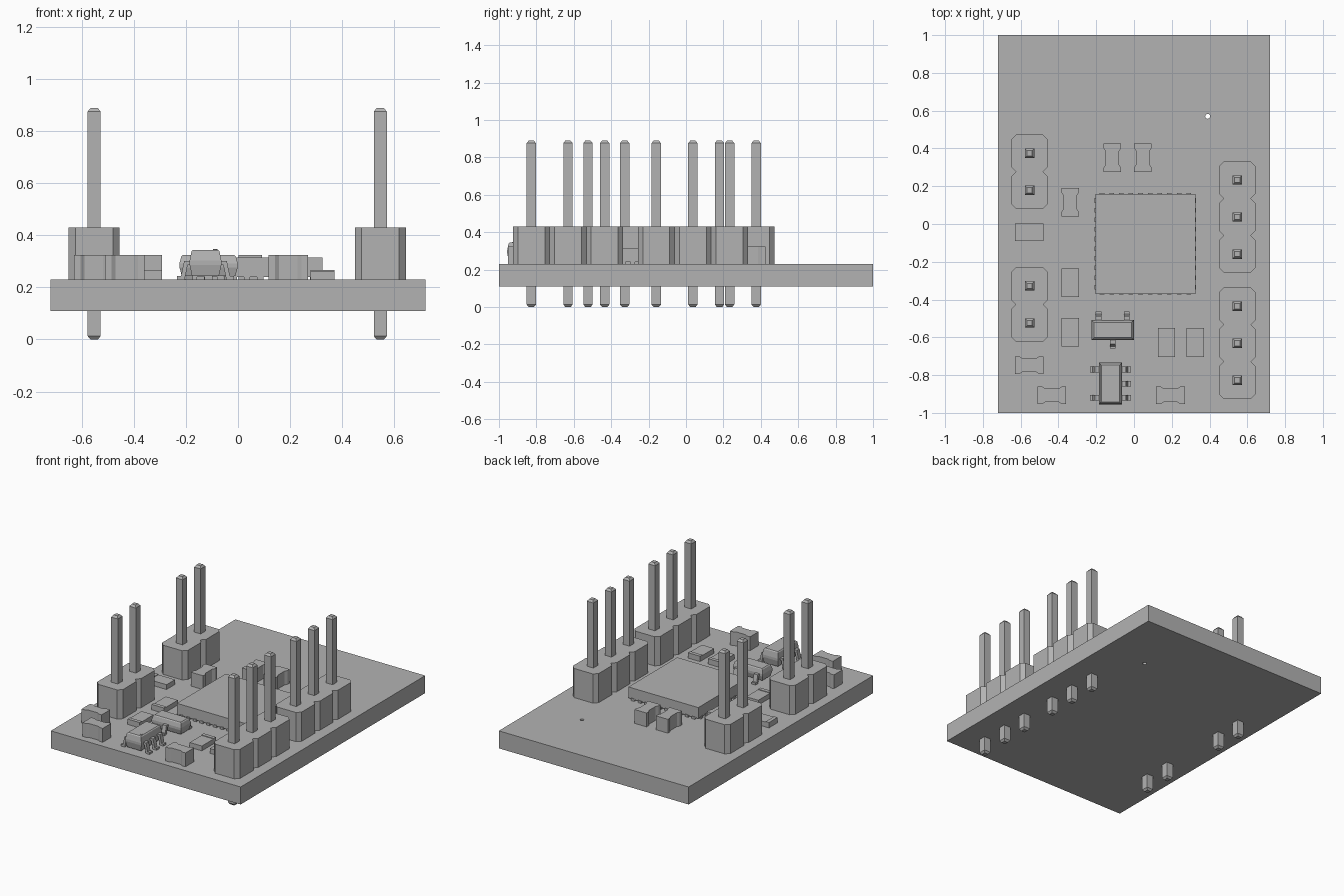
import bpy, bmesh, math
from mathutils import Vector

cube = bpy.data.objects.get("Cube")
if cube:
    bpy.data.objects.remove(cube, do_unlink=True)

GREY = (0.45, 0.45, 0.45, 1)
mat = bpy.data.materials.new("plain grey")
mat.use_nodes = True
mat.diffuse_color = GREY
mat.node_tree.nodes["Principled BSDF"].inputs["Base Color"].default_value = GREY

BOARD_LOW, BOARD_TOP = 0.11, 0.23


def finish(name, bm):
    bmesh.ops.recalc_face_normals(bm, faces=bm.faces)
    mesh = bpy.data.meshes.new(name)
    bm.to_mesh(mesh)
    bm.free()
    mesh.materials.append(mat)
    ob = bpy.data.objects.new(name, mesh)
    bpy.context.collection.objects.link(ob)
    return ob


def add_loft(bm, rings):
    """Skin a stack of equal-length rings and cap both ends."""
    loops = [[bm.verts.new(p) for p in ring] for ring in rings]
    n = len(loops[0])
    for a, b in zip(loops, loops[1:]):
        for i in range(n):
            j = (i + 1) % n
            bm.faces.new((a[i], a[j], b[j], b[i]))
    bm.faces.new(loops[0][::-1])
    bm.faces.new(loops[-1])


def rect(cx, cy, hx, hy, z):
    return [(cx + sx * hx, cy + sy * hy, z)
            for sx, sy in ((-1, -1), (1, -1), (1, 1), (-1, 1))]


def add_box(bm, x0, x1, y0, y1, z0, z1):
    c = ((x0 + x1) / 2, (y0 + y1) / 2, (x1 - x0) / 2, (y1 - y0) / 2)
    add_loft(bm, [rect(*c, z0), rect(*c, z1)])


def add_prism(bm, outline, z0, z1):
    add_loft(bm, [[(x, y, z) for x, y in outline] for z in (z0, z1)])


def add_disc(bm, x, y, r, z0, z1, n=16):
    add_prism(bm, [(x + r * math.cos(math.tau * i / n), y + r * math.sin(math.tau * i / n))
                   for i in range(n)], z0, z1)


# Circuit board with a small drilled hole
bm = bmesh.new()
add_box(bm, -0.72, 0.72, -1, 1, BOARD_LOW, BOARD_TOP)
board = finish("circuit_board", bm)
bm = bmesh.new()
add_disc(bm, 0.39, 0.57, 0.013, 0, 0.4)
drill = finish("drill_cutter", bm)
drill.hide_render = True
cut = board.modifiers.new("hole", "BOOLEAN")
cut.operation, cut.object, cut.solver = "DIFFERENCE", drill, "EXACT"
bpy.context.view_layer.objects.active = board
bpy.ops.object.modifier_apply(modifier=cut.name)
bpy.data.objects.remove(drill, do_unlink=True)


# Pin headers: notched housing and square pins with tapered tips
def header(name, x, top_pin, count, pitch=0.196, half=0.098, ch=0.026):
    side = []
    for i in range(count):
        y = top_pin - i * pitch
        side += [(half - ch, y + half), (half, y + half - ch), (half, y - half + ch)]
    side.append((half - ch, top_pin - (count - 1) * pitch - half))
    outline = [(x + u, v) for u, v in side] + [(x - u, v) for u, v in reversed(side)]
    bm = bmesh.new()
    add_prism(bm, outline, BOARD_TOP, 0.43)
    finish(name + "_housing", bm)
    bm = bmesh.new()
    for i in range(count):
        y = top_pin - i * pitch
        add_loft(bm, [rect(x, y, r, r, z) for r, z in
                      ((0.014, 0), (0.025, 0.013), (0.025, 0.876), (0.014, 0.89))])
    finish(name + "_pins", bm)


header("left_back_header", 0.547, 0.233, 3)
header("left_front_header", 0.547, -0.435, 3)
header("right_back_header", -0.553, 0.375, 2)
header("right_front_header", -0.553, -0.328, 2)


# Capacitors: tall blocks with full-width ends and a narrower waist
def capacitor(name, x, y, along_x, length=0.152, width=0.092):
    h, w = length / 2, width / 2
    edge = [(-h, w), (-h + 0.025, w), (-h + 0.04, w - 0.01),
            (h - 0.04, w - 0.01), (h - 0.025, w), (h, w)]
    outline = edge + [(u, -v) for u, v in reversed(edge)]
    if not along_x:
        outline = [(v, u) for u, v in outline]
    bm = bmesh.new()
    add_prism(bm, [(x + u, y + v) for u, v in outline], BOARD_TOP, 0.325)
    finish(name, bm)


for i, (x, y, along) in enumerate(((-0.115, 0.35, False), (0.047, 0.35, False),
                                   (-0.338, 0.115, False), (-0.555, -0.747, True),
                                   (-0.435, -0.907, True), (0.193, -0.907, True))):
    capacitor(f"capacitor_{i + 1}", x, y, along)


# Resistors: low blocks with a raised terminal at one end
def resistor(name, x, y, axis, end):
    half = Vector((0.076, 0.046)) if axis == 0 else Vector((0.046, 0.076))
    bm = bmesh.new()
    add_box(bm, x - half.x, x + half.x, y - half.y, y + half.y, BOARD_TOP, 0.263)
    lo, hi = Vector((x, y)) - half, Vector((x, y)) + half
    if end < 0:
        hi[axis] = lo[axis] + 0.025
    else:
        lo[axis] = hi[axis] - 0.025
    add_box(bm, lo.x, hi.x, lo.y, hi.y, BOARD_TOP, 0.267)
    finish(name, bm)


for i, (x, y, axis, end) in enumerate(((-0.555, -0.044, 0, -1), (-0.338, -0.311, 1, -1),
                                       (-0.338, -0.573, 1, -1), (0.172, -0.627, 1, 1),
                                       (0.325, -0.627, 1, 1))):
    resistor(f"resistor_{i + 1}", x, y, axis, end)

# Main chip with a row of flat contacts on each side
CX, CY, R = 0.06, -0.105, 0.265
bm = bmesh.new()
add_box(bm, CX - R, CX + R, CY - R, CY + R, 0.24, 0.316)
finish("main_chip", bm)
bm = bmesh.new()
for i in range(10):
    t = (i - 4.5) * 0.051
    for s in (-1, 1):
        e = s * (R - 0.018)
        add_box(bm, CX + t - 0.012, CX + t + 0.012, CY + e - 0.022, CY + e + 0.022, BOARD_TOP, 0.246)
        add_box(bm, CX + e - 0.022, CX + e + 0.022, CY + t - 0.012, CY + t + 0.012, BOARD_TOP, 0.246)
finish("main_chip_contacts", bm)


# Small packages: bevelled body with bent leads
def package(name, x, y, hx, hy, z0, zm, z1, leads, reach):
    bm = bmesh.new()
    add_loft(bm, [rect(x, y, hx - d, hy - d, z) for d, z in
                  ((0.009, z0), (0, zm - 0.008), (0, zm + 0.008), (0.007, z1 - 0.006), (0.013, z1))])
    finish(name + "_body", bm)
    # Lead centre line, as distance outward from the body and height
    path = [(-0.01, zm), (0.014, zm), (0.026, 0.238), (reach, 0.238)]
    t, w = 0.007, 0.015
    profile = [(u + (t if 0 < i < 3 else 0), z + t) for i, (u, z) in enumerate(path)]
    profile += [(u - (t if 0 < i < 3 else 0), z - t) for i, (u, z) in reversed(list(enumerate(path)))]
    bm = bmesh.new()
    for px, py, dx, dy in leads:
        add_loft(bm, [[(px + dx * u - dy * s * w, py + dy * u + dx * s * w, z) for u, z in profile]
                      for s in (-1, 1)])
    finish(name + "_leads", bm)


TX, TY = -0.113, -0.562
package("transistor", TX, TY, 0.112, 0.053, 0.245, 0.285, 0.325,
        [(TX - 0.075, TY + 0.053, 0, 1), (TX + 0.075, TY + 0.053, 0, 1), (TX, TY - 0.053, 0, -1)], 0.045)

GX, GY = -0.125, -0.845
package("regulator", GX, GY, 0.061, 0.111, 0.245, 0.295, 0.345,
        [(GX + s * 0.061, GY + dy, s, 0) for s in (-1, 1) for dy in (-0.075, 0, 0.075)
         if s > 0 or dy], 0.048)
bm = bmesh.new()
add_disc(bm, -0.088, -0.92, 0.009, 0.344, 0.347)
finish("regulator_marker", bm)
